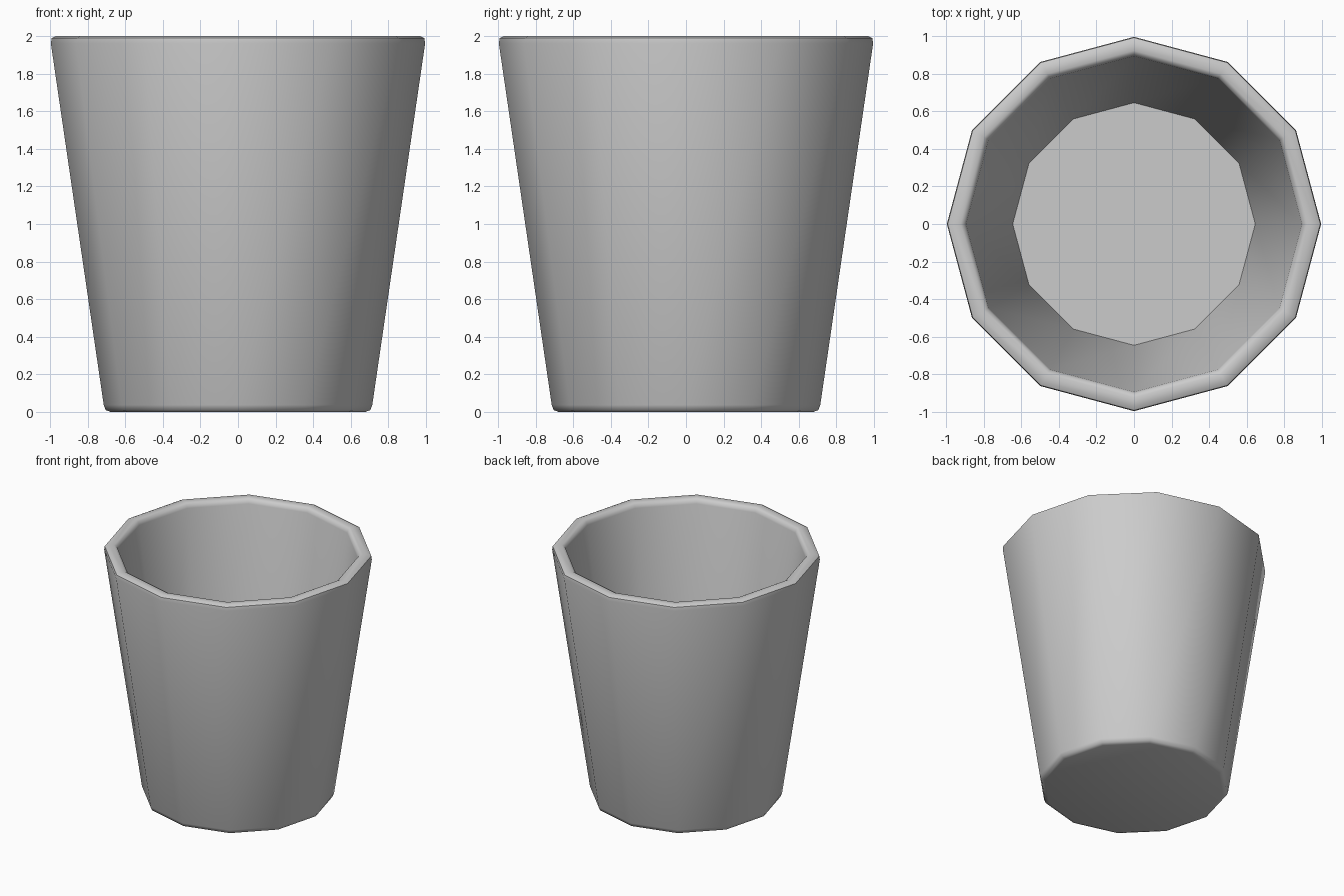
import bpy, bmesh, math

if "Cube" in bpy.data.objects:
    bpy.data.objects.remove(bpy.data.objects["Cube"])

SIDES = 12

# cup profile (radius, height): base, outer wall, rounded rim, inner wall, floor
PROFILE = [
    (0.675, 0.0), (0.703, 0.01), (0.714, 0.038),
    (0.995, 1.96), (0.991, 1.988), (0.968, 2.0),
    (0.922, 2.0), (0.901, 1.988), (0.893, 1.96),
    (0.645, 0.07),
]

bm = bmesh.new()
rings = []
for r, z in PROFILE:
    rings.append([bm.verts.new((r * math.cos(2 * math.pi * i / SIDES),
                                r * math.sin(2 * math.pi * i / SIDES), z))
                  for i in range(SIDES)])

# walls between neighbouring rings
for a, b in zip(rings, rings[1:]):
    for i in range(SIDES):
        j = (i + 1) % SIDES
        bm.faces.new((a[i], a[j], b[j], b[i]))

# underside and inner floor
bm.faces.new(rings[0][::-1])
bm.faces.new(rings[-1])
bmesh.ops.recalc_face_normals(bm, faces=bm.faces)

mesh = bpy.data.meshes.new("cup")
bm.to_mesh(mesh)
bm.free()
cup = bpy.data.objects.new("cup", mesh)
bpy.context.collection.objects.link(cup)

# smooth walls and rim, crisp floor edge
bpy.context.view_layer.objects.active = cup
cup.select_set(True)
bpy.ops.object.shade_smooth_by_angle(angle=math.radians(50))
